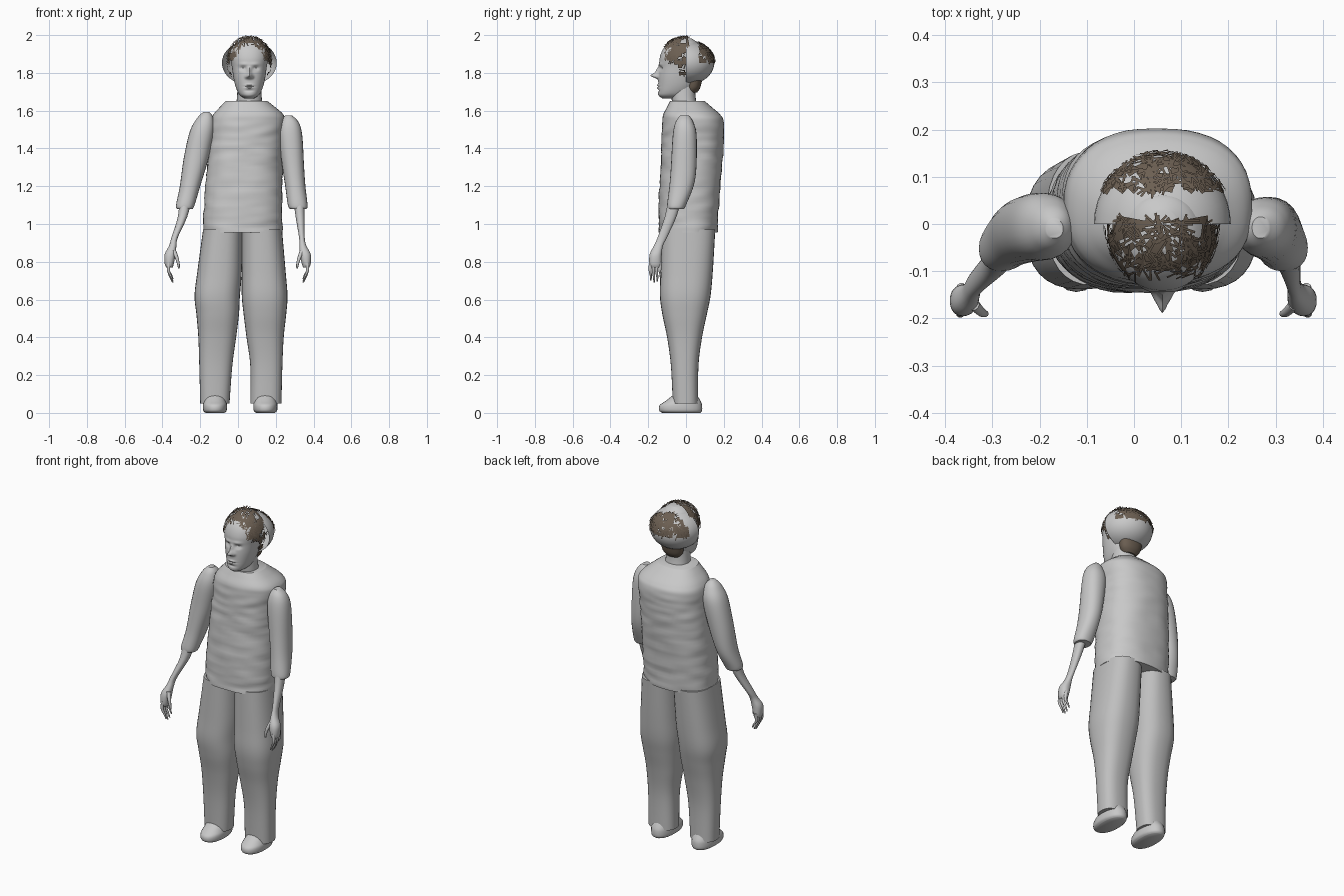
import bpy, bmesh, math, random
from mathutils import Vector, noise

random.seed(4)
if "Cube" in bpy.data.objects:
    bpy.data.objects.remove(bpy.data.objects["Cube"])


def material(name, colour):
    mat = bpy.data.materials.new(name)
    mat.use_nodes = True
    mat.diffuse_color = (*colour, 1)
    mat.node_tree.nodes["Principled BSDF"].inputs["Base Color"].default_value = (*colour, 1)
    return mat


GREY = material("plain grey", (.58, .58, .58))
CLOTH = material("trouser grey", (.52, .52, .52))
BROWN = material("hair brown", (.15, .115, .085))
MID = .06  # sideways centre of the head


def finish(name, bm, mat, angle=45):
    mesh = bpy.data.meshes.new(name)
    bm.to_mesh(mesh)
    bm.free()
    ob = bpy.data.objects.new(name, mesh)
    bpy.context.collection.objects.link(ob)
    mesh.materials.append(mat)
    bpy.ops.object.select_all(action="DESELECT")
    ob.select_set(True)
    bpy.context.view_layer.objects.active = ob
    bpy.ops.object.shade_smooth_by_angle(angle=math.radians(angle))
    return ob


def smooth_rows(rows, steps):
    """Catmull-Rom interpolation between cross-sections."""
    out = []
    for i in range(len(rows) - 1):
        a, b, c, d = (rows[min(max(i + k, 0), len(rows) - 1)] for k in (-1, 0, 1, 2))
        for s in range(steps):
            t = s / steps
            out.append([q + t / 2 * (r - p + t * (2 * p - 5 * q + 4 * r - u + t * (3 * (q - r) + u - p)))
                        for p, q, r, u in zip(a, b, c, d)])
    return out + [rows[-1]]


def loft(name, rows, mat=GREY, sides=24, steps=4, power=2.2, deform=None):
    """Skin rounded cross-sections, each given as z, x low, x high, y low, y high."""
    bm = bmesh.new()
    rings = []
    for z, x0, x1, y0, y1 in smooth_rows(rows, steps):
        ring = []
        for k in range(sides):
            a = math.tau * k / sides
            c, s = math.cos(a), math.sin(a)
            co = Vector(((x0 + x1) / 2 + (x1 - x0) / 2 * math.copysign(abs(c) ** (2 / power), c),
                         (y0 + y1) / 2 + (y1 - y0) / 2 * math.copysign(abs(s) ** (2 / power), s), z))
            ring.append(bm.verts.new(deform(co) if deform else co))
        rings.append(ring)
    for low, high in zip(rings, rings[1:]):
        for k in range(sides):
            n = (k + 1) % sides
            bm.faces.new((low[k], low[n], high[n], high[k]))
    bm.faces.new(rings[0])
    bm.faces.new(rings[-1])
    bmesh.ops.recalc_face_normals(bm, faces=bm.faces)
    return finish(name, bm, mat)


def wrinkle(co):
    # Soft horizontal cloth folds
    n = noise.noise(Vector((co.x * 9, co.y * 9, co.z * 28)))
    fade = min(1, max(0, (1.6 - co.z) * 8))
    return co + Vector((co.x - .04, co.y - .02, 0)).normalized() * n * .006 * fade


# Shirt body
loft("shirt", [(.955, -.185, .235, -.145, .165), (1.1, -.18, .235, -.145, .175),
               (1.3, -.165, .235, -.135, .19), (1.45, -.15, .24, -.13, .2),
               (1.54, -.145, .25, -.125, .2), (1.58, -.13, .24, -.12, .18),
               (1.62, -.095, .195, -.1, .135), (1.65, -.065, .157, -.085, .1)],
     sides=48, steps=10, power=2.4, deform=wrinkle)

# Trouser legs
loft("right_trouser_leg", [(.05, -.2, -.045, -.07, .065), (.25, -.205, -.03, -.08, .066),
                           (.4, -.21, -.01, -.1, .085), (.52, -.22, .005, -.125, .11),
                           (.62, -.23, .01, -.138, .13), (.75, -.215, .02, -.135, .142),
                           (.97, -.185, .024, -.13, .155)], CLOTH, 32, 6, 2.5)
loft("left_trouser_leg", [(.05, .065, .23, -.07, .065), (.25, .065, .235, -.08, .066),
                          (.4, .045, .242, -.1, .085), (.52, .03, .255, -.125, .11),
                          (.62, .02, .262, -.138, .13), (.75, .02, .252, -.135, .142),
                          (.97, .02, .233, -.13, .155)], CLOTH, 32, 6, 2.5)

# Shoes with a raised instep
for name, x in (("right_shoe", -.122), ("left_shoe", .145)):
    loft(name, [(0, x - .05, x + .05, -.125, .075), (.012, x - .062, x + .062, -.142, .085),
                (.04, x - .064, x + .064, -.14, .085), (.062, x - .06, x + .06, -.11, .078),
                (.1, x - .05, x + .05, -.06, .055)])

# Sleeves
loft("left_sleeve", [(1.575, .25, .285, -.03, .015), (1.54, .225, .32, -.055, .038),
                     (1.47, .214, .34, -.07, .056), (1.3, .235, .35, -.08, .055),
                     (1.2, .25, .357, -.088, .04), (1.1, .264, .368, -.1, 0),
                     (1.08, .275, .362, -.095, -.01)], steps=6)
loft("right_sleeve", [(1.592, -.185, -.15, -.03, .01), (1.56, -.217, -.13, -.055, .04),
                      (1.49, -.255, -.125, -.075, .065), (1.35, -.287, -.155, -.08, .06),
                      (1.2, -.308, -.2, -.088, .04), (1.1, -.328, -.23, -.1, 0),
                      (1.08, -.322, -.24, -.095, -.01)], steps=6)

# Forearms running into the palms
loft("left_forearm", [(1.15, .29, .35, -.09, -.02), (1.04, .305, .352, -.112, -.05),
                      (.93, .323, .353, -.15, -.1), (.885, .325, .362, -.17, -.122),
                      (.84, .326, .385, -.192, -.128), (.79, .338, .385, -.195, -.13),
                      (.77, .345, .378, -.188, -.135)])
loft("right_forearm", [(1.15, -.31, -.24, -.09, -.02), (1.04, -.318, -.268, -.112, -.05),
                       (.93, -.352, -.318, -.15, -.1), (.885, -.365, -.326, -.17, -.122),
                       (.84, -.388, -.33, -.192, -.128), (.79, -.388, -.34, -.195, -.13),
                       (.77, -.38, -.345, -.188, -.135)])


def digit(name, side, points, radius):
    rows = []
    for i, (x, y, z) in enumerate(points):
        r = radius * (1 - .22 * i)
        rows.append((z, side * x - r, side * x + r, y - r, y + r))
    loft(name, rows, sides=10, steps=4, power=2)


# Curled fingers and thumbs
for word, side in (("left", 1), ("right", -1)):
    for i, drop in enumerate((.01, 0, .005, .02)):
        y = -.186 + .017 * i
        digit(f"{word}_finger_{i + 1}", side,
              [(.365, y, .8), (.368, y - .004, .755), (.356, y, .715 + drop), (.345, y, .69 + drop)], .0105)
    digit(f"{word}_thumb", side,
          [(.34, -.17, .86), (.324, -.186, .82), (.315, -.19, .785), (.313, -.188, .765)], .0125)

# Neck
loft("neck", [(1.62, -.01, .13, -.07, .06), (1.68, -.005, .125, -.078, .05),
              (1.76, 0, .12, -.08, .05)])

# Facial relief: sideways offset, height, width, tallness, depth
RELIEF = [(0, 1.785, .014, .013, .04), (0, 1.81, .009, .02, .016),
          (-.016, 1.778, .007, .008, .01), (.016, 1.778, .007, .008, .01),
          (-.034, 1.823, .015, .01, -.014), (.034, 1.823, .015, .01, -.014),
          (-.034, 1.821, .009, .005, .007), (.034, 1.821, .009, .005, .007),
          (-.03, 1.846, .024, .008, .005), (.03, 1.846, .024, .008, .005),
          (0, 1.735, .02, .005, .007), (0, 1.721, .018, .005, .007),
          (0, 1.728, .024, .002, -.006), (0, 1.706, .022, .006, -.005)]


def face_relief(co):
    if co.y < -.05:
        for dx, z, w, h, depth in RELIEF:
            co.y -= depth * math.exp(-((co.x - MID - dx) / w) ** 2 - ((co.z - z) / h) ** 2)
    return co


loft("head", [(1.665, .035, .085, -.125, -.03), (1.68, .012, .108, -.145, .01),
              (1.7, -.002, .122, -.148, .03), (1.735, -.015, .135, -.147, .05),
              (1.78, -.025, .145, -.146, .06), (1.83, -.032, .152, -.142, .065),
              (1.88, -.04, .16, -.139, .07), (1.925, -.035, .155, -.122, .07),
              (1.96, -.01, .13, -.092, .06), (1.982, .025, .095, -.055, .03)],
     sides=96, steps=10, power=2.15, deform=face_relief)


def shell(name, centre, radii, keep, mat, segments=40):
    """Part of an ellipsoid: faces whose centre passes the rule."""
    bm = bmesh.new()
    bmesh.ops.create_uvsphere(bm, u_segments=segments, v_segments=segments // 2, radius=1)
    for v in bm.verts:
        v.co = Vector(c + r * p for c, r, p in zip(centre, radii, v.co))
    drop = [f for f in bm.faces if not keep(f.calc_center_median())]
    bmesh.ops.delete(bm, geom=drop, context="FACES")
    return finish(name, bm, mat)


def strands(name, centre, radii, keep, count):
    """Thin crossing hair cards lying along an ellipsoid."""
    bm = bmesh.new()
    while count:
        d = Vector(random.gauss(0, 1) for _ in range(3)).normalized()
        p = Vector(c + r * q for c, r, q in zip(centre, radii, d))
        if not keep(p):
            continue
        count -= 1
        n = Vector(q / r for q, r in zip(d, radii)).normalized()
        t = n.cross(Vector(random.gauss(0, 1) for _ in range(3))).normalized()
        along, across = t * random.uniform(.012, .022), n.cross(t) * .0025
        bm.faces.new([bm.verts.new(p + a * along + b * across)
                      for a, b in ((-1, -1), (1, -1), (1, 1), (-1, 1))])
    finish(name, bm, BROWN)


def front_hair(p):
    side = abs(p.x - MID)
    return p.y < .01 and p.z > 1.95 - max(0, side - .03) * 1.3 or (
        -.035 < p.y < 0 and side > .09 and p.z > 1.78)


def back_hair(p):
    return p.y > .07 and p.z > 1.855 and abs(p.x - MID) < .125


# Back half cap, hair patches and loose strands
BACK = (MID, 0, 1.853)
shell("back_head_cap", BACK, (.145, .15, .117), lambda p: p.y > 0, GREY)
FRONT = (MID, 0, 1.865)
shell("front_hair", FRONT, (.119, .142, .13),
      lambda p: front_hair(p) and random.random() < .8, BROWN)
strands("front_hair_strands", FRONT, (.122, .145, .133), front_hair, 220)
shell("back_hair", BACK, (.147, .153, .121),
      lambda p: back_hair(p) and random.random() < .8, BROWN)
strands("back_hair_strands", BACK, (.15, .156, .124), back_hair, 200)
loft("nape_hair", [(1.695, .02, .1, 0, .058), (1.72, 0, .12, 0, .075), (1.76, -.01, .13, 0, .085)], BROWN)
